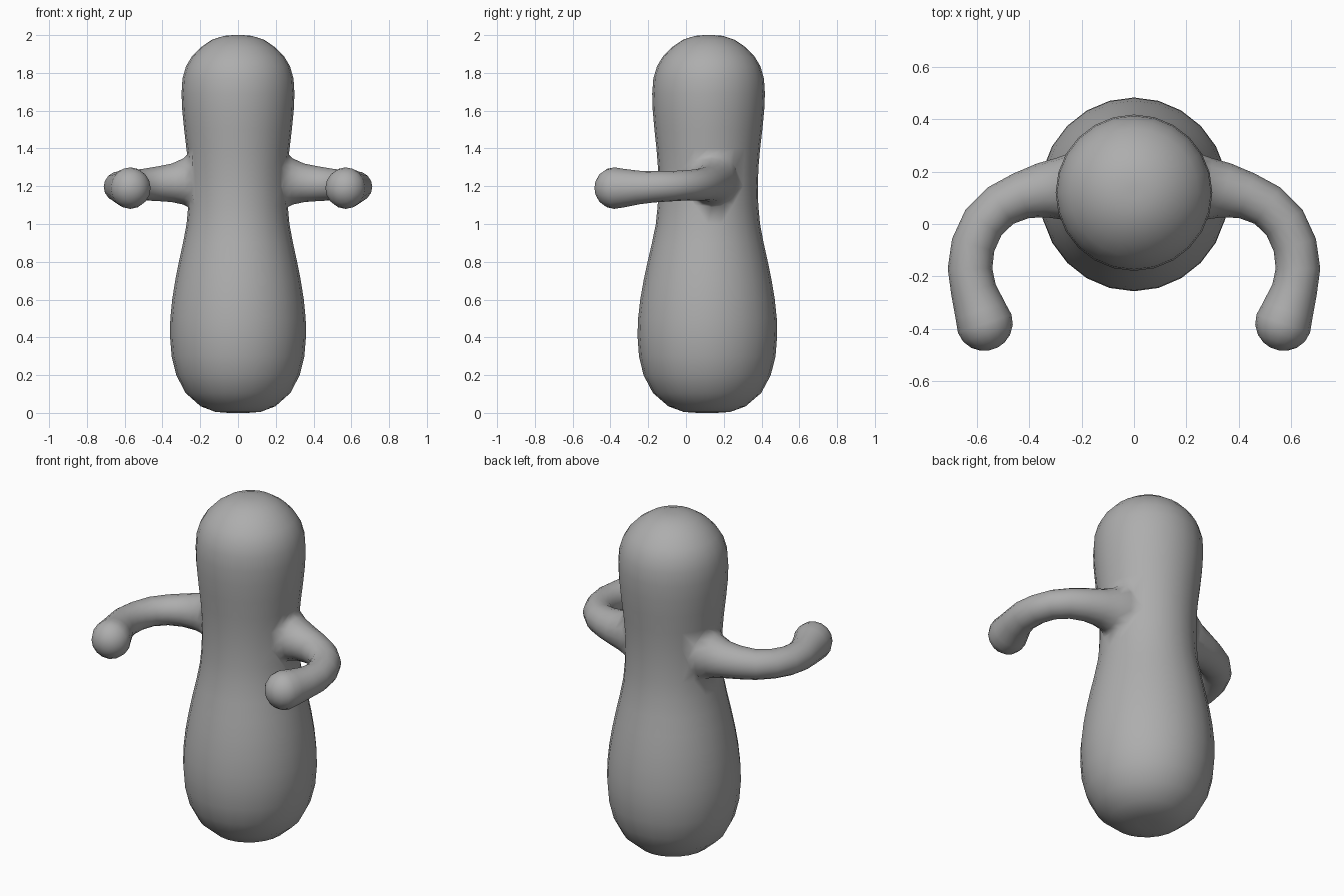
import bpy, bmesh, math
from mathutils import Vector

if "Cube" in bpy.data.objects:
    bpy.data.objects.remove(bpy.data.objects["Cube"])

SIDES = 24


def loft(name, rings):
    """Skin a list of vertex-position rings and cap both ends."""
    bm = bmesh.new()
    loops = [[bm.verts.new(p) for p in ring] for ring in rings]
    for a, b in zip(loops, loops[1:]):
        n = len(a)
        for i in range(n):
            j = (i + 1) % n
            bm.faces.new((a[i], a[j], b[j], b[i]))
    bm.faces.new(loops[0])
    bm.faces.new(loops[-1])
    bmesh.ops.recalc_face_normals(bm, faces=bm.faces)
    me = bpy.data.meshes.new(name)
    bm.to_mesh(me)
    bm.free()
    ob = bpy.data.objects.new(name, me)
    bpy.context.collection.objects.link(ob)
    return ob


def ring(c, u, v, ru, rv, n):
    return [c + u * (ru * math.cos(2 * math.pi * i / n)) + v * (rv * math.sin(2 * math.pi * i / n))
            for i in range(n)]


# Body: bulbous base, narrow waist, rounded head (radius, height)
profile = [(.05, 0), (.12, .005), (.20, .035), (.28, .105), (.33, .20), (.355, .30),
           (.364, .41), (.362, .50), (.352, .60), (.336, .70), (.316, .80), (.294, .90),
           (.275, 1.0), (.266, 1.1), (.264, 1.2), (.267, 1.3), (.276, 1.4), (.288, 1.5),
           (.298, 1.6), (.302, 1.69), (.297, 1.77), (.278, 1.835), (.248, 1.885),
           (.20, 1.935), (.14, 1.975), (.075, 1.996), (.025, 2.0)]
X, Y, Z = Vector((1, 0, 0)), Vector((0, 1, 0)), Vector((0, 0, 1))
# the body leans back very slightly and is a little deeper at the base
body = loft("body", [ring(Vector((0, .111 + .005 * z, z)), X, Y, r * .99, r * (1.025 - .022 * z), SIDES)
                     for r, z in profile])

# Arm path: x, y, z, horizontal radius, vertical radius
path = [(.17, .135, 1.235, .15, .17), (.245, .135, 1.235, .136, .155),
        (.29, .135, 1.225, .117, .122), (.35, .128, 1.218, .105, .102),
        (.43, .108, 1.213, .09, .091), (.51, .07, 1.208, .085, .083),
        (.575, .005, 1.205, .084, .08), (.614, -.08, 1.20, .084, .08),
        (.626, -.17, 1.197, .085, .083), (.613, -.25, 1.193, .087, .089),
        (.587, -.33, 1.19, .099, .102), (.57, -.38, 1.19, .108, .11)]


def arm(name, side):
    pts = [Vector((side * p[0], p[1], p[2])) for p in path]
    rings = []
    for i, p in enumerate(path):
        t = pts[min(i + 1, len(pts) - 1)] - pts[max(i - 1, 0)]
        u = Vector((t.y, -t.x, 0)).normalized()
        rings.append(ring(pts[i], u, Z, p[3], p[4], 16))
    # rounded hand end
    d = Vector((t.x, t.y, 0)).normalized()
    for deg in (22, 44, 64, 80):
        a = math.radians(deg)
        k = math.cos(a)
        rings.append(ring(pts[-1] + d * (.104 * math.sin(a)), u, Z, .108 * k, .11 * k, 16))
    return loft(name, rings)


# Fuse arms into the body
for name, side in (("right_arm", 1), ("left_arm", -1)):
    a = arm(name, side)
    m = body.modifiers.new(name, 'BOOLEAN')
    m.operation = 'UNION'
    m.solver = 'EXACT'
    m.object = a
    bpy.context.view_layer.objects.active = body
    bpy.ops.object.modifier_apply(modifier=m.name)
    bpy.data.objects.remove(a, do_unlink=True)

# Clean tiny edges along the shoulder seam
bm = bmesh.new()
bm.from_mesh(body.data)
seam = [v for v in bm.verts if 1.0 < v.co.z < 1.45 and .1 < abs(v.co.x) < .32]
bmesh.ops.remove_doubles(bm, verts=seam, dist=.018)
bm.to_mesh(body.data)
bm.free()

# Mid-grey surface, smooth shaded
grey = bpy.data.materials.new("mid_grey")
grey.diffuse_color = (.42, .42, .42, 1)
grey.use_nodes = True
grey.node_tree.nodes["Principled BSDF"].inputs["Base Color"].default_value = grey.diffuse_color
body.data.materials.clear()
body.data.materials.append(grey)
for f in body.data.polygons:
    f.use_smooth = True
    f.material_index = 0
